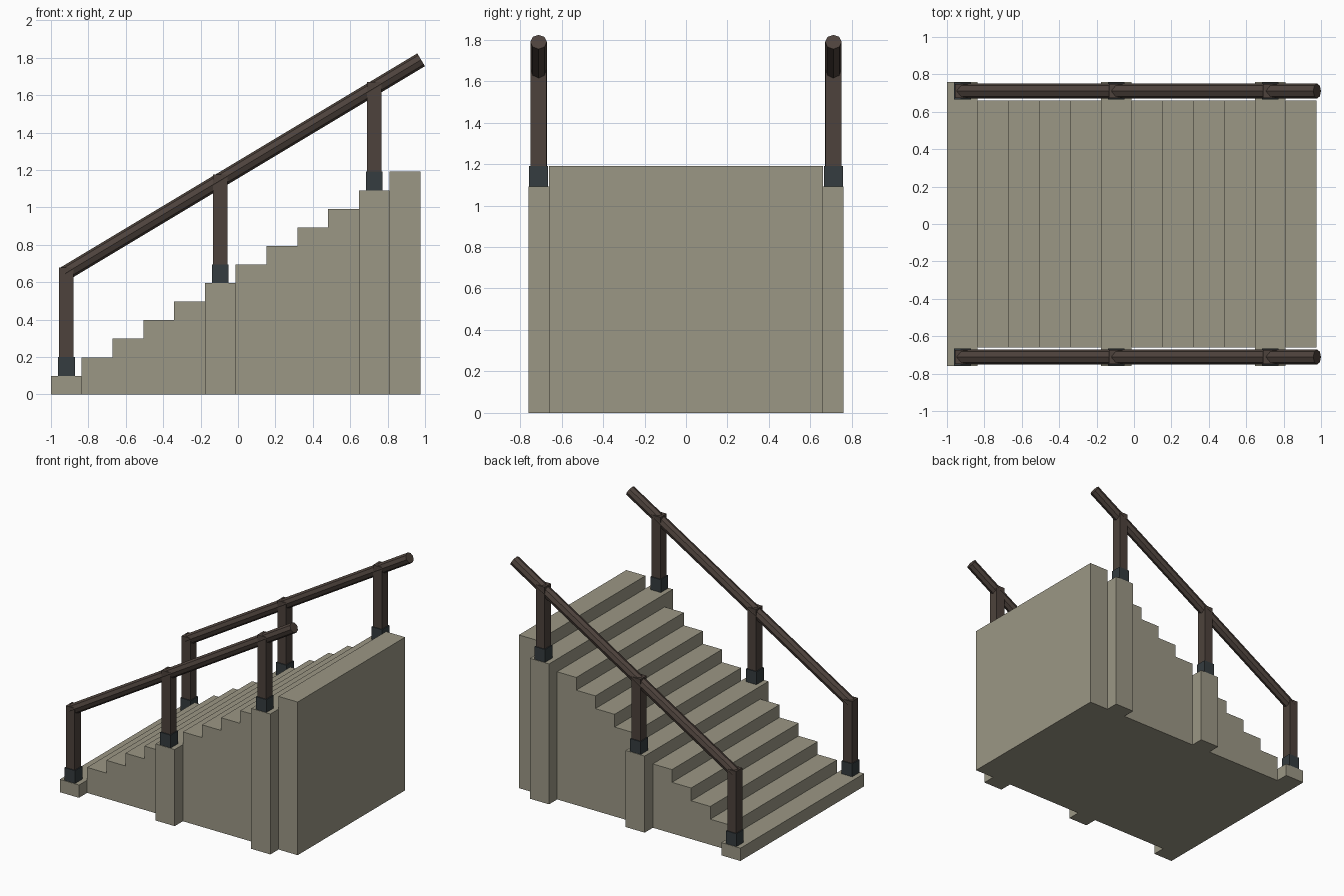
import bpy, bmesh, math
from mathutils import Vector, Matrix

if "Cube" in bpy.data.objects:
    bpy.data.objects.remove(bpy.data.objects["Cube"])

STEPS, RUN, RISE, X0 = 12, 0.1646, 0.0992, -1.0
HALF_W, PLINTH_Y, RAIL_Y = 0.66, 0.76, 0.711
POST_STEPS = (0, 5, 10)


def material(name, rgb):
    m = bpy.data.materials.new(name)
    m.diffuse_color = (*rgb, 1)
    m.use_nodes = True
    m.node_tree.nodes["Principled BSDF"].inputs["Base Color"].default_value = m.diffuse_color
    return m


stone = material("stone", (0.33, 0.31, 0.235))
wood = material("dark_wood", (0.075, 0.055, 0.045))
metal = material("dark_metal", (0.035, 0.045, 0.05))


def finish(bm, name, mat):
    bmesh.ops.recalc_face_normals(bm, faces=bm.faces)
    me = bpy.data.meshes.new(name)
    bm.to_mesh(me)
    bm.free()
    me.materials.append(mat)
    ob = bpy.data.objects.new(name, me)
    bpy.context.collection.objects.link(ob)
    return ob


def add_box(bm, lo, hi):
    lo, hi = Vector(lo), Vector(hi)
    size = hi - lo
    bmesh.ops.create_cube(bm, size=1, matrix=Matrix.Translation((lo + hi) / 2)
                          @ Matrix.Diagonal((*size, 1)))


def box(name, lo, hi, mat):
    bm = bmesh.new()
    add_box(bm, lo, hi)
    return finish(bm, name, mat)


# Staircase: stepped profile extruded across the width
profile = [(X0, 0)]
for i in range(STEPS):
    profile += [(X0 + i * RUN, (i + 1) * RISE), (X0 + (i + 1) * RUN, (i + 1) * RISE)]
profile.append((X0 + STEPS * RUN, 0))
bm = bmesh.new()
face = bm.faces.new([bm.verts.new((x, -HALF_W, z)) for x, z in profile])
ext = bmesh.ops.extrude_face_region(bm, geom=[face])
bmesh.ops.translate(bm, vec=(0, 2 * HALF_W, 0),
                    verts=[v for v in ext["geom"] if isinstance(v, bmesh.types.BMVert)])
stairs = finish(bm, "stairs", stone)

# Side plinths under the posts, merged into the staircase
bm = bmesh.new()
for i in POST_STEPS:
    for a, b in ((-PLINTH_Y, -HALF_W), (HALF_W, PLINTH_Y)):
        add_box(bm, (X0 + i * RUN, a, 0), (X0 + (i + 1) * RUN, b, (i + 1) * RISE))
plinths = finish(bm, "plinths", stone)
plinths.hide_render = True
mod = stairs.modifiers.new("plinth_union", 'BOOLEAN')
mod.operation, mod.solver, mod.object = 'UNION', 'EXACT', plinths
bpy.context.view_layer.objects.active = stairs
bpy.ops.object.modifier_apply(modifier=mod.name)
bpy.data.objects.remove(plinths)

# Posts, post bases and handrails on both sides
start, end = Vector((-0.926, 0, 0.646)), Vector((0.979, 0, 1.789))
for side, s in (("front", -1), ("back", 1)):
    y = s * RAIL_Y
    for n, i in enumerate(POST_STEPS):
        x, z = X0 + (i + 0.5) * RUN, (i + 1) * RISE
        box(f"{side}_post_base_{n + 1}", (x - .045, y - .045, z), (x + .045, y + .045, z + .1), metal)
        box(f"{side}_post_{n + 1}", (x - .038, y - .038, z + .1), (x + .038, y + .038, z + .58), wood)
    bm = bmesh.new()
    axis = end - start
    tilt = math.atan2(axis.x, axis.z)
    bmesh.ops.create_cone(bm, cap_ends=True, segments=8, radius1=0.04, radius2=0.04,
                          depth=axis.length,
                          matrix=Matrix.Translation((start + end) / 2 + Vector((0, y, 0)))
                          @ Matrix.Rotation(tilt, 4, 'Y'))
    finish(bm, f"{side}_handrail", wood)
